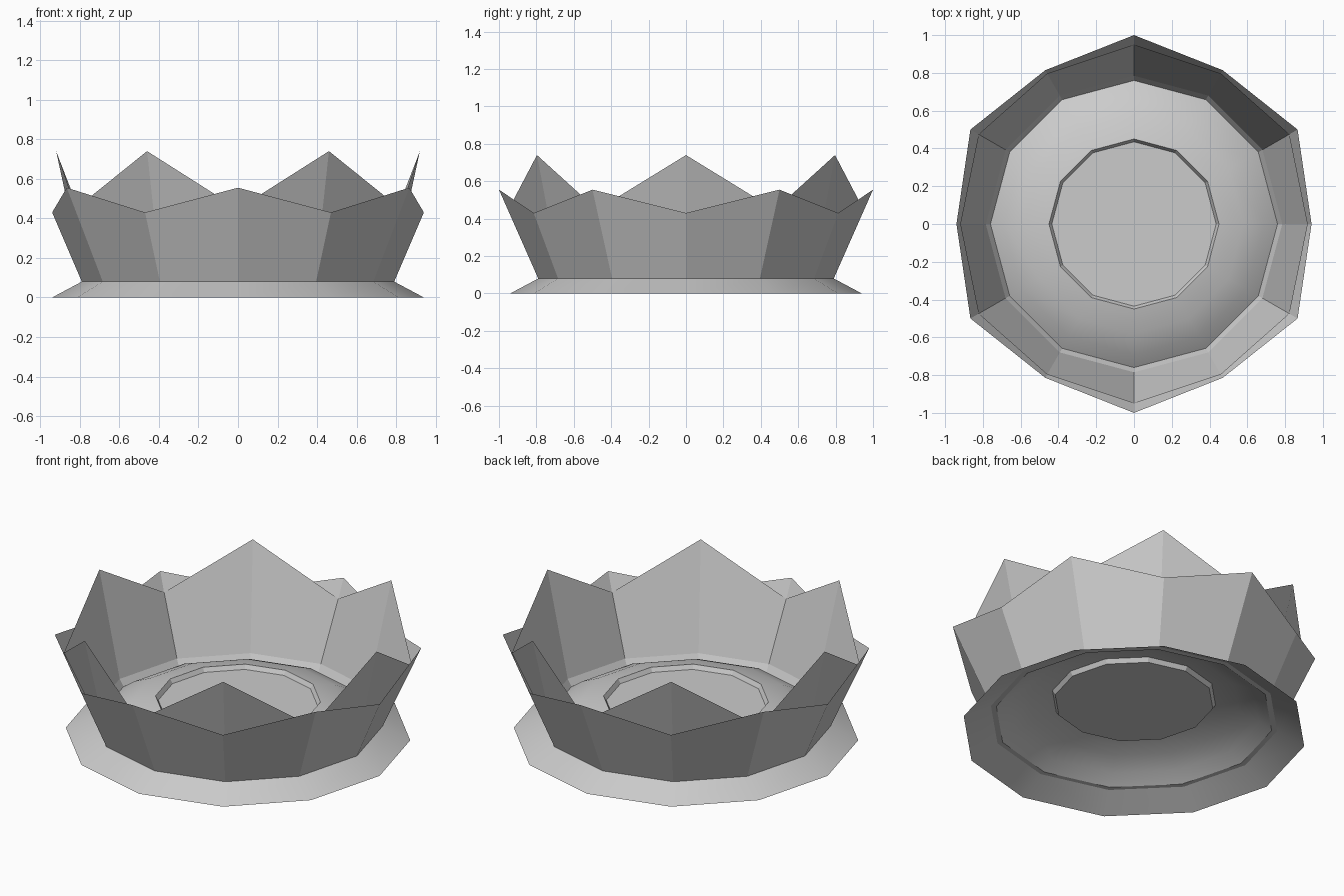
import bpy, bmesh, math

if "Cube" in bpy.data.objects:
    bpy.data.objects.remove(bpy.data.objects["Cube"])

SIDES = 12


def ring_surface(name, rings, cap=False, smooth=None):
    """Join 12-sided rings; each ring is a pair of (radius, z) alternating round the circle."""
    bm = bmesh.new()
    loops = []
    for even, odd in rings:
        loop = []
        for i in range(SIDES):
            r, z = odd if i % 2 else even
            a = 2 * math.pi * i / SIDES
            loop.append(bm.verts.new((r * math.cos(a), r * math.sin(a), z)))
        loops.append(loop)
    for lo, hi in zip(loops, loops[1:]):
        for i in range(SIDES):
            j = (i + 1) % SIDES
            bm.faces.new((lo[i], lo[j], hi[j], hi[i]))
    if cap:
        bm.faces.new(loops[-1])
    mesh = bpy.data.meshes.new(name)
    bm.to_mesh(mesh)
    bm.free()
    obj = bpy.data.objects.new(name, mesh)
    bpy.context.collection.objects.link(obj)
    if smooth:
        bpy.ops.object.select_all(action='DESELECT')
        obj.select_set(True)
        bpy.context.view_layer.objects.active = obj
        bpy.ops.object.shade_smooth_by_angle(angle=math.radians(smooth))
    return obj


def even_ring(r, z):
    return ((r, z), (r, z))


# Sloping foot
ring_surface("base_flange", [even_ring(0.94, 0.0), even_ring(0.79, 0.08)], smooth=35)

# Outer row of low points
ring_surface("outer_petals", [even_ring(0.79, 0.08), ((0.94, 0.43), (1.0, 0.555))])

# Inner row of tall points, facing inward, ending in a small lip at the floor
ring_surface("inner_petals", [((0.92, 0.74), (0.95, 0.448)),
                              even_ring(0.785, 0.12), even_ring(0.76, 0.08)])

# Ledge between the foot and the floor
ring_surface("floor_ledge", [even_ring(0.79, 0.08), even_ring(0.76, 0.08)])

# Domed floor with a shallow recessed centre disc
ring_surface("domed_floor", [even_ring(0.76, 0.08), even_ring(0.69, 0.13),
                             even_ring(0.58, 0.18), even_ring(0.45, 0.21)], smooth=35)
ring_surface("centre_disc", [even_ring(0.45, 0.21), even_ring(0.435, 0.185)], cap=True)
